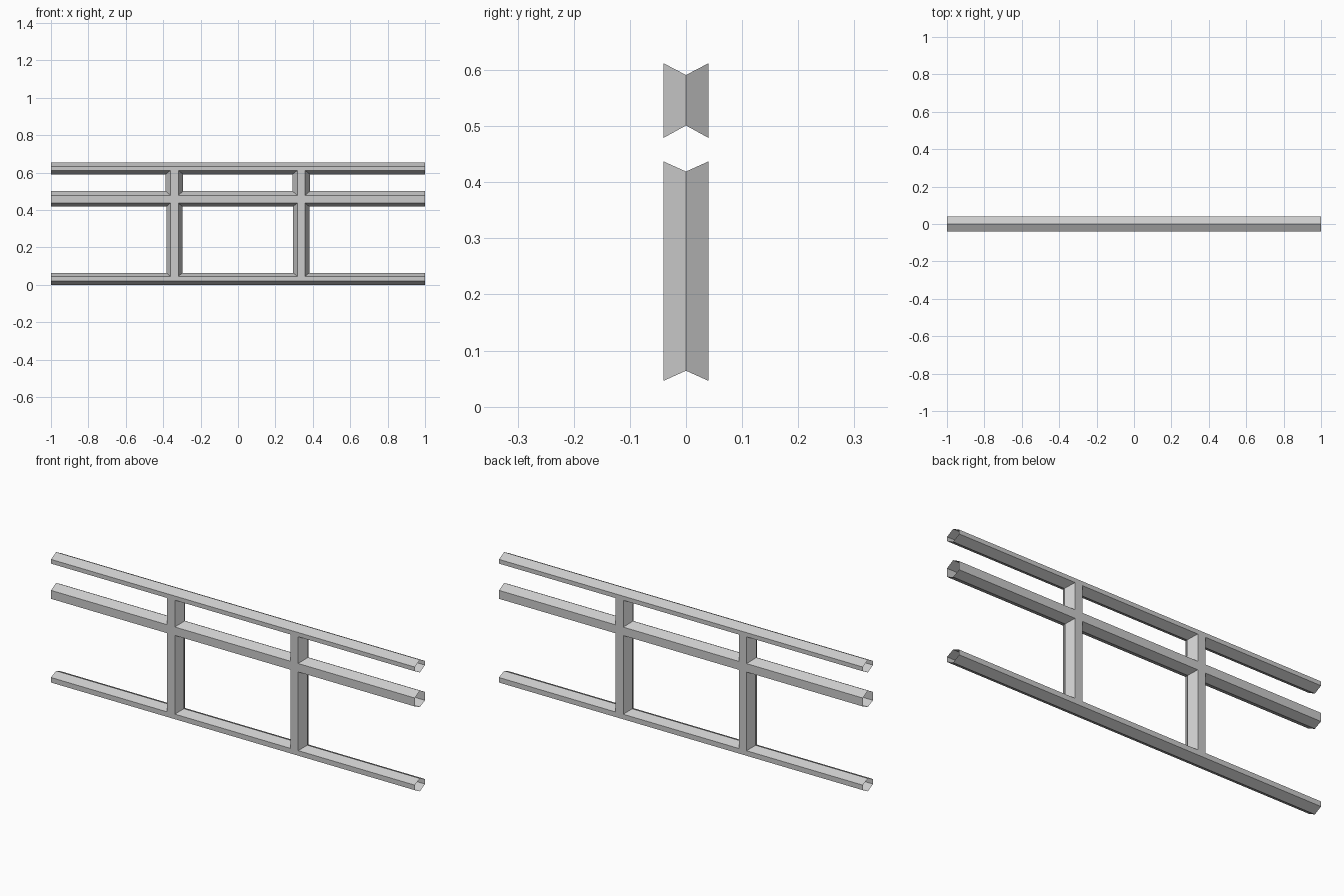
import bpy

if "Cube" in bpy.data.objects:
    bpy.data.objects.remove(bpy.data.objects["Cube"])

HALF_DEPTH = 0.04
# Rail heights: bottom ridge, lower edge, upper edge, top ridge
BOTTOM = (0.0, 0.021, 0.046, 0.064)
MIDDLE = (0.419, 0.437, 0.479, 0.501)
TOP = (0.591, 0.612, 0.633, 0.654)


def open_tube(name, start, end):
    """Six-sided tube with open ends, joining two matching outlines."""
    n = len(start)
    faces = [(i, (i + 1) % n, (i + 1) % n + n, i + n) for i in range(n)]
    mesh = bpy.data.meshes.new(name)
    mesh.from_pydata(start + end, [], faces)
    mesh.update()
    obj = bpy.data.objects.new(name, mesh)
    bpy.context.collection.objects.link(obj)
    return obj


def rail(name, heights):
    z0, z1, z2, z3 = heights
    d = HALF_DEPTH
    outline = [(0, z0), (-d, z1), (-d, z2), (0, z3), (d, z2), (d, z1)]
    open_tube(name, [(1, y, z) for y, z in outline],
              [(-1, y, z) for y, z in outline])


def post(name, x, below, above, half_width):
    """Upright whose ends are notched to fit the ridged rails."""
    d, f, w = HALF_DEPTH, 0.021, half_width
    outline = [(-f, -d), (f, -d), (w, 0), (f, d), (-f, d), (-w, 0)]
    low = [(x + px, y, below[2] if y else below[3]) for px, y in outline]
    high = [(x + px, y, above[1] if y else above[0]) for px, y in outline]
    open_tube(name, low, high)


# Full-length horizontal rails
rail("bottom_rail", BOTTOM)
rail("middle_rail", MIDDLE)
rail("top_rail", TOP)

# Two uprights, each in a lower and an upper length
for side, x in (("left", -0.34), ("right", 0.338)):
    post(f"{side}_lower_post", x, BOTTOM, MIDDLE, 0.043)
    post(f"{side}_upper_post", x, MIDDLE, TOP, 0.047)
